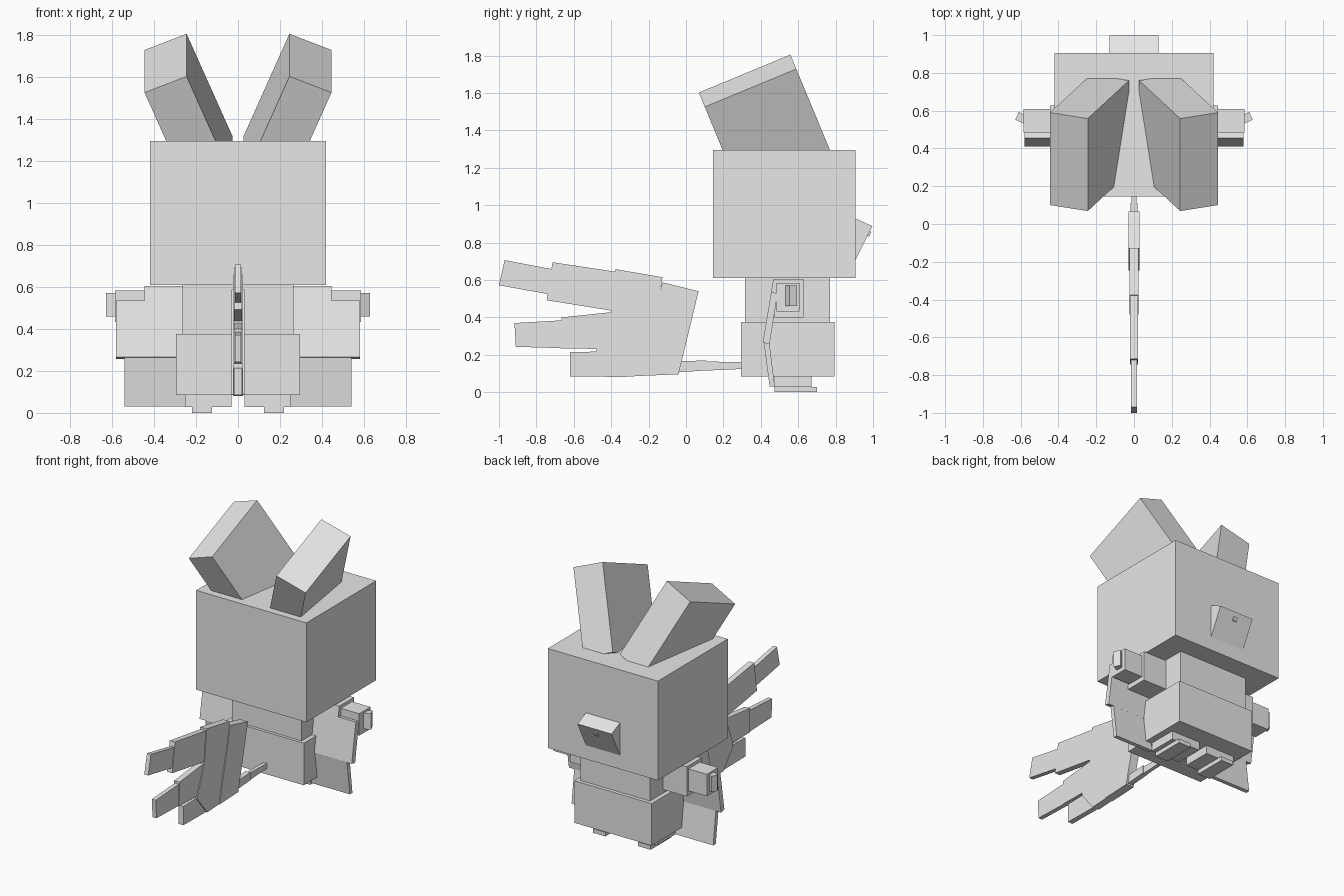
import bpy, bmesh
from math import radians
from mathutils import Matrix, Vector

cube = bpy.data.objects.get("Cube")
if cube:
    bpy.data.objects.remove(cube, do_unlink=True)

grey = bpy.data.materials.new("plain_grey")
grey.use_nodes = True
COLOR = (0.8, 0.8, 0.8, 1)
grey.diffuse_color = COLOR
for node in grey.node_tree.nodes:
    if node.type == 'BSDF_PRINCIPLED':
        node.inputs["Base Color"].default_value = COLOR


def finish(name, bm):
    bmesh.ops.recalc_face_normals(bm, faces=bm.faces)
    mesh = bpy.data.meshes.new(name)
    bm.to_mesh(mesh)
    bm.free()
    mesh.materials.append(grey)
    obj = bpy.data.objects.new(name, mesh)
    bpy.context.collection.objects.link(obj)


def box(name, center, size, rot=Matrix(), flip=False):
    """Box with optional rotation, mirrored across x when flip is set."""
    bm = bmesh.new()
    bmesh.ops.create_cube(bm, size=1)
    mat = Matrix.Translation(Vector(center)) @ rot @ Matrix.Diagonal((*size, 1))
    if flip:
        mat = Matrix.Diagonal((-1, 1, 1, 1)) @ mat
    bm.transform(mat)
    finish(name, bm)


def span(name, x, y, z, flip=False):
    """Upright box given by its limits on each axis."""
    limits = (x, y, z)
    box(name, [(a + b) / 2 for a, b in limits], [b - a for a, b in limits], flip=flip)


def prism(name, points, x0, x1, flip=False):
    """Side profile of (y, z) points extruded from x0 to x1."""
    s = -1 if flip else 1
    bm = bmesh.new()
    face = bm.faces.new([bm.verts.new((s * x0, y, z)) for y, z in points])
    ext = bmesh.ops.extrude_face_region(bm, geom=[face])
    verts = [v for v in ext["geom"] if isinstance(v, bmesh.types.BMVert)]
    bmesh.ops.translate(bm, verts=verts, vec=(s * (x1 - x0), 0, 0))
    finish(name, bm)


# Head and torso
span("head", (-.42, .42), (.145, .905), (.61, 1.295))
span("upper_body", (-.265, .265), (.315, .77), (.375, .61))
span("lower_body", (-.295, .295), (.295, .795), (.085, .375))

# Wedge and peg on the back of the head
prism("head_back_nub", [(.997, .888), (.86, .95), (.76, .75), (.897, .69)], -.13, .13)
prism("nub_peg", [(.98, .861), (.992, .857), (.98, .832), (.967, .838)], -.013, .013)

# Paired parts
ear_tilt = Matrix.Rotation(radians(22.5), 4, 'X') @ Matrix.Rotation(radians(22.5), 4, 'Y')
hand_turn = Matrix.Rotation(radians(25), 4, 'Z')
for side, flip in (("left", False), ("right", True)):
    box(side + "_ear", (.236, .43, 1.422), (.217, .53, .57), ear_tilt, flip)
    span(side + "_shoulder", (.25, .445), (.473, .627), (.4, .605), flip)
    span(side + "_arm", (.44, .585), (.485, .608), (.432, .583), flip)
    box(side + "_hand_tip", (.592, .56, .515), (.06, .045, .11), hand_turn, flip)
    # Flaps hanging beside the body
    prism(side + "_upper_flap", [(.455, .535), (.41, .265), (.447, .257), (.49, .53)],
          .25, .58, flip)
    prism(side + "_flap_collar", [(.467, .605), (.455, .535), (.49, .53), (.5, .605)],
          .25, .445, flip)
    prism(side + "_lower_flap", [(.415, .27), (.447, .03), (.475, .03), (.445, .27)],
          .25, .54, flip)
    span(side + "_leg", (.03, .25), (.473, .67), (.028, .09), flip)
    span(side + "_foot", (.125, .22), (.473, .7), (0, .028), flip)

# Thin tail stalk running forward, ending in a flat fan with fingers
fan = {
    "tail_stalk": (.013, [(.31, .16), (.31, .125), (.09, .115), (.09, .165)]),
    "tail_stalk_tip": (.018, [(.11, .17), (.11, .117), (-.06, .105), (-.06, .165)]),
    "fan_base": (.03, [(.067, .54), (-.126, .588), (-.245, .087), (-.04, .096)]),
    "fan_palm": (.025, [(-.126, .615), (-.377, .658), (-.4, .433), (-.478, .23),
                        (-.478, .21), (-.37, .08), (-.2, .09)]),
    "upper_finger": (.02, [(-.3, .633), (-.714, .695), (-.745, .492), (-.39, .435)]),
    "upper_finger_tip": (.015, [(-.7, .655), (-.97, .706), (-1, .572), (-.7, .518)]),
    "middle_finger": (.02, [(-.38, .43), (-.666, .4), (-.67, .235), (-.38, .23)]),
    "middle_finger_tip": (.015, [(-.65, .385), (-.917, .37), (-.91, .243), (-.65, .235)]),
    "lower_finger": (.018, [(-.36, .082), (-.62, .085), (-.62, .214), (-.36, .22)]),
}
for name, (half, points) in fan.items():
    prism(name, points, -half, half)
